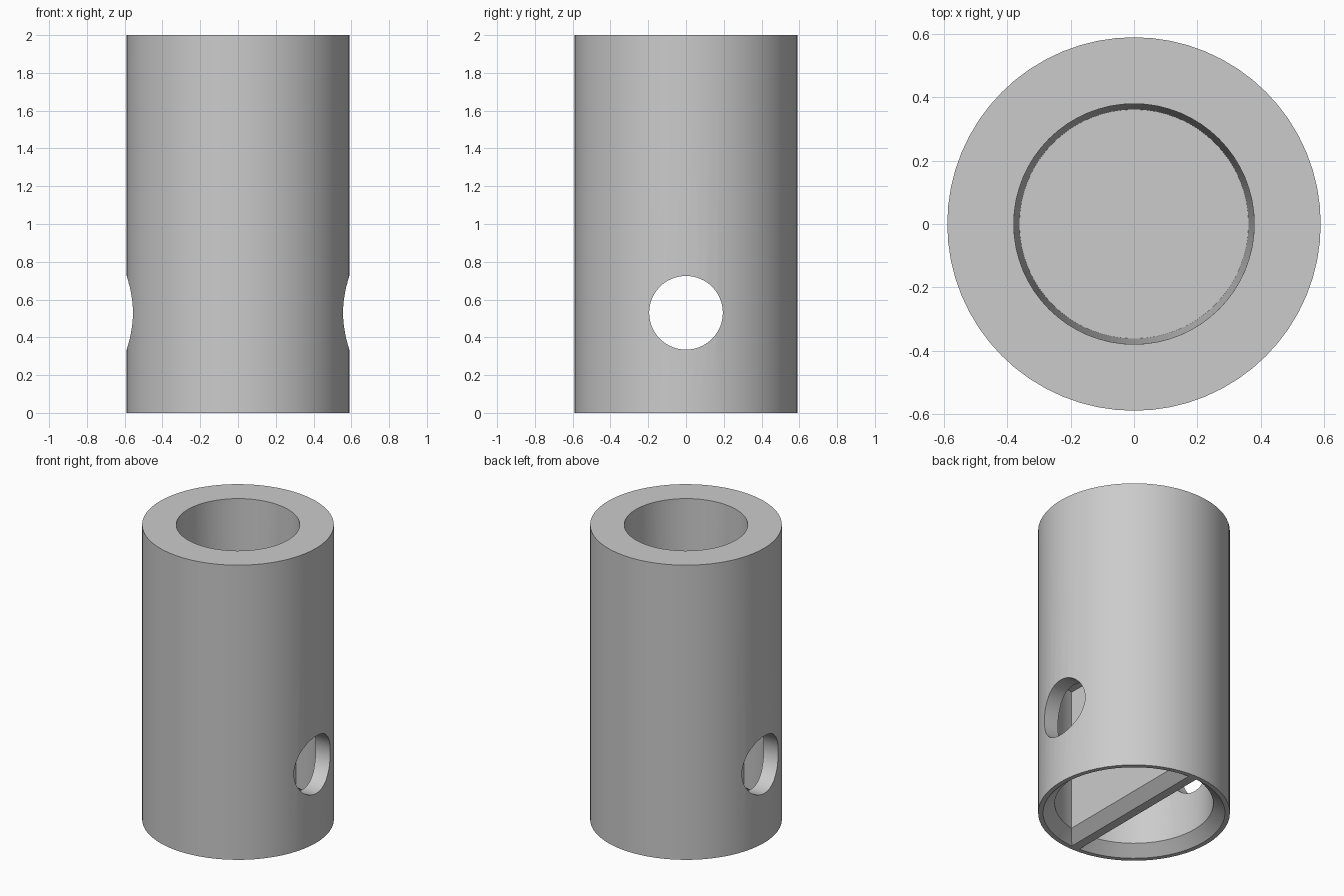
import bpy
import bmesh
import math
from mathutils import Matrix, Vector

if "Cube" in bpy.data.objects:
    bpy.data.objects.remove(bpy.data.objects["Cube"], do_unlink=True)

SIDES = 64

grey = bpy.data.materials.new("plain grey")
grey.use_nodes = True
colour = (0.6, 0.6, 0.6, 1.0)
grey.diffuse_color = colour
grey.node_tree.nodes["Principled BSDF"].inputs["Base Color"].default_value = colour


def make_object(name, bm):
    bmesh.ops.remove_doubles(bm, verts=bm.verts, dist=1e-5)
    bmesh.ops.recalc_face_normals(bm, faces=bm.faces)
    mesh = bpy.data.meshes.new(name)
    bm.to_mesh(mesh)
    bm.free()
    mesh.materials.append(grey)
    obj = bpy.data.objects.new(name, mesh)
    bpy.context.collection.objects.link(obj)
    return obj


def lathe(name, profile):
    bm = bmesh.new()
    verts = [bm.verts.new((r, 0, z)) for r, z in profile]
    edges = [bm.edges.new(pair) for pair in zip(verts, verts[1:])]
    bmesh.ops.spin(bm, geom=verts + edges, cent=(0, 0, 0), axis=(0, 0, 1),
                   angle=math.tau, steps=SIDES, use_merge=True)
    return make_object(name, bm)


def prism(name, outline, half_length):
    # Extrude an x-z outline along y
    bm = bmesh.new()
    face = bm.faces.new([bm.verts.new((x, -half_length, z)) for x, z in outline])
    new = bmesh.ops.extrude_face_region(bm, geom=[face])["geom"]
    bmesh.ops.translate(bm, vec=Vector((0, 2 * half_length, 0)),
                        verts=[v for v in new if isinstance(v, bmesh.types.BMVert)])
    return make_object(name, bm)


def combine(target, tool, operation):
    mod = target.modifiers.new(operation.lower(), "BOOLEAN")
    mod.operation = operation
    mod.solver = "EXACT"
    mod.object = tool
    bpy.context.view_layer.objects.active = target
    bpy.ops.object.modifier_apply(modifier=mod.name)
    bpy.data.objects.remove(tool, do_unlink=True)


# Sleeve: tapered blind bore on top, chamfered cavity underneath
body = lathe("sleeve_body", [
    (0, 1.13), (0.362, 1.13), (0.38, 2), (0.59, 2), (0.59, 0),
    (0.56, 0), (0.488, 0.065), (0.488, 1.03), (0, 1.03)])

# Dividing rib with a bevelled lower edge
half = [(0.03, 0), (0.1, 0.065), (0.1, 1.08)]
rib = prism("dividing_rib", half + [(-x, z) for x, z in reversed(half)], 0.573)
combine(body, rib, "UNION")

# Round cross hole through both walls and the rib
bm = bmesh.new()
bmesh.ops.create_cone(bm, cap_ends=True, segments=SIDES, radius1=0.195,
                      radius2=0.195, depth=2,
                      matrix=Matrix.Translation((0, 0, 0.53))
                      @ Matrix.Rotation(math.pi / 2, 4, "Y"))
hole = make_object("cross_hole_cutter", bm)
hole.hide_render = True
combine(body, hole, "DIFFERENCE")

# Smooth walls, crisp rims
bpy.ops.object.select_all(action="DESELECT")
body.select_set(True)
bpy.context.view_layer.objects.active = body
bpy.ops.object.shade_smooth_by_angle(angle=math.radians(30))
